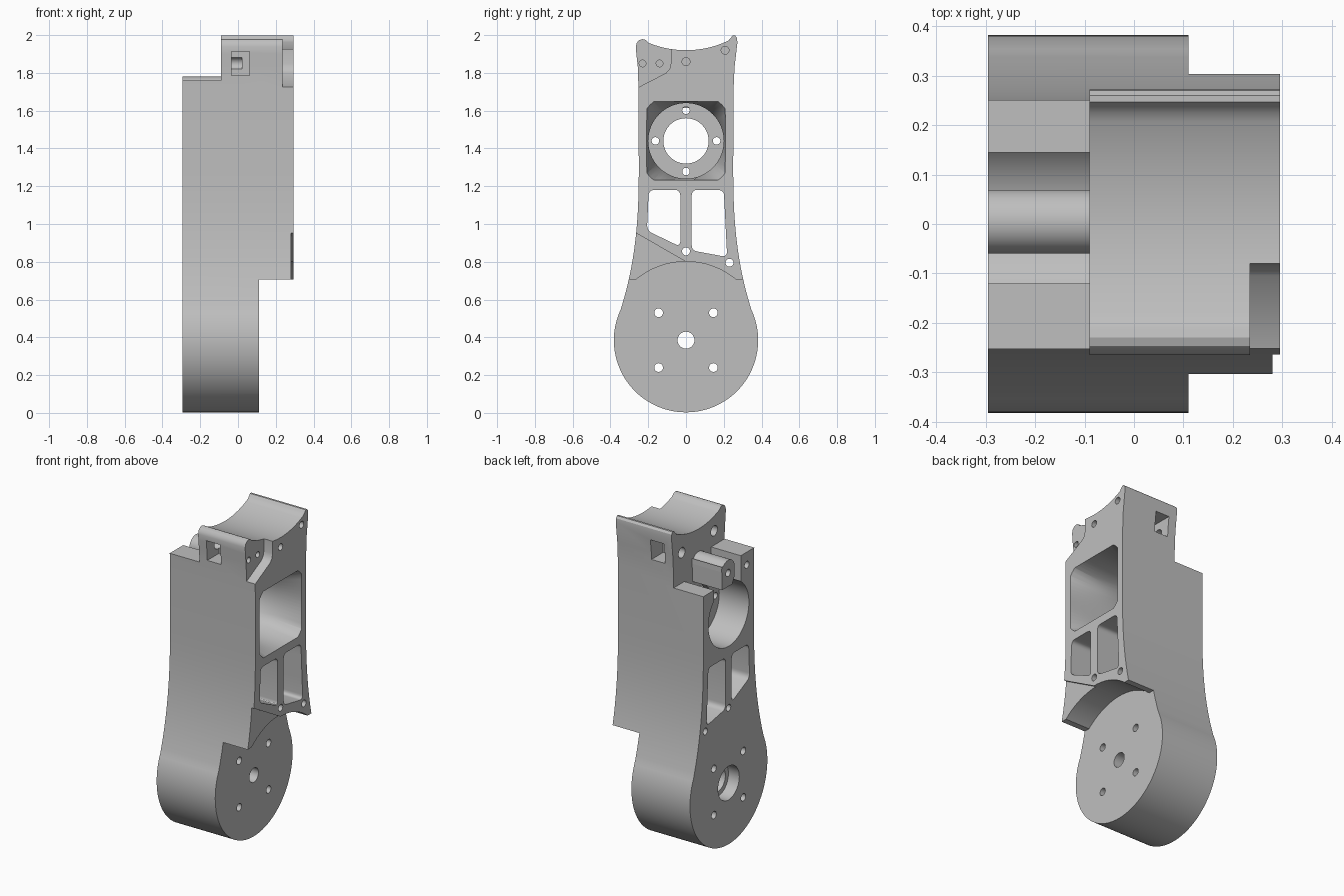
import bpy, bmesh, math

cube = bpy.data.objects.get("Cube")
if cube:
    bpy.data.objects.remove(cube, do_unlink=True)

grey = bpy.data.materials.new("light_grey")
grey.use_nodes = True
COLOUR = (0.52, 0.52, 0.52, 1)
grey.diffuse_color = COLOUR
grey.node_tree.nodes["Principled BSDF"].inputs["Base Color"].default_value = COLOUR


def loft(name, ring_a, ring_b, xa, xb):
    """Solid between two (y, z) rings with equal point counts."""
    bm = bmesh.new()
    a = [bm.verts.new((xa, y, z)) for y, z in ring_a]
    b = [bm.verts.new((xb, y, z)) for y, z in ring_b]
    n = len(a)
    bm.faces.new(a)
    bm.faces.new(b)
    for i in range(n):
        j = (i + 1) % n
        bm.faces.new((a[i], a[j], b[j], b[i]))
    bmesh.ops.recalc_face_normals(bm, faces=bm.faces)
    mesh = bpy.data.meshes.new(name)
    bm.to_mesh(mesh)
    bm.free()
    mesh.materials.append(grey)
    obj = bpy.data.objects.new(name, mesh)
    bpy.context.collection.objects.link(obj)
    return obj


def prism(name, ring, xa, xb):
    return loft(name, ring, ring, xa, xb)


def circle(y, z, r, n=32):
    return [(y + r * math.cos(2 * math.pi * i / n), z + r * math.sin(2 * math.pi * i / n))
            for i in range(n)]


def rect(y0, y1, z0, z1):
    return [(y0, z0), (y1, z0), (y1, z1), (y0, z1)]


def rounded(points, r, steps=5):
    """Round the corners of a polygon with short quadratic curves."""
    out = []
    n = len(points)
    for i, (y, z) in enumerate(points):
        ends = []
        for q in (points[i - 1], points[(i + 1) % n]):
            d = math.hypot(q[0] - y, q[1] - z)
            ends.append((y + (q[0] - y) * r / d, z + (q[1] - z) * r / d))
        for k in range(steps + 1):
            t = k / steps
            out.append(tuple((1 - t) ** 2 * ends[0][c] + 2 * t * (1 - t) * (y, z)[c]
                             + t * t * ends[1][c] for c in (0, 1)))
    return out


def cut(target, cutter):
    bpy.context.view_layer.objects.active = target
    mod = target.modifiers.new("cut", 'BOOLEAN')
    mod.operation = 'DIFFERENCE'
    mod.solver = 'EXACT'
    mod.object = cutter
    bpy.ops.object.modifier_apply(modifier=mod.name)
    bpy.data.objects.remove(cutter, do_unlink=True)


def cut_prism(target, ring, xa, xb):
    cut(target, prism("cutter", ring, xa, xb))


def drill(target, y, z, r, xa=-0.4, xb=0.4, n=24):
    cut_prism(target, circle(y, z, r, n), xa, xb)


LEFT, RIGHT = -0.295, 0.295
HUB_Z, BORE_Z, HUB_R = 0.385, 1.44, 0.382

# Side outline: round hub, flared neck, horned top with a concave saddle
a0 = math.asin(0.163 / HUB_R)
sweep = math.pi + 2 * a0
hub = [(HUB_R * math.cos(math.pi - a0 + sweep * i / 72),
        HUB_R * math.sin(math.pi - a0 + sweep * i / 72) + HUB_Z) for i in range(73)]
neck = []
for i in range(19):
    z = 0.575 + (1.3 - 0.575) * i / 18
    neck.append((0.25 + 0.08 * ((1.3 - z) / 0.7) ** 2.5, z))
back_horn = [(0.251, 1.7), (0.257, 1.83), (0.272, 1.96), (0.27, 1.985),
             (0.26, 1.998), (0.247, 1.998), (0.237, 1.985)]
saddle = []
for i in range(25):
    y = 0.225 - 0.425 * i / 24
    saddle.append((y, 2.44 - math.sqrt(0.52 ** 2 - y * y)))
front_horn = [(-0.215, 1.975), (-0.23, 1.979), (-0.247, 1.974), (-0.26, 1.96),
              (-0.265, 1.94), (-0.263, 1.9), (-0.255, 1.83), (-0.251, 1.7)]
outline = hub + neck + back_horn + saddle + front_horn + [(-y, z) for y, z in reversed(neck)]
body = prism("arm_body", outline, LEFT, RIGHT)

# Recess around the hub on the thick side
cut_prism(body, circle(0, HUB_Z, 0.416, 96), 0.11, 0.4)
cut_prism(body, rect(-0.5, 0.5, -0.1, 0.705), 0.11, 0.4)

# Shallow step on the lower front corner
cut_prism(body, [(-0.4, 1.03), (0, 0.8), (0, 0.6), (-0.4, 0.6)], 0.28, 0.4)

# Stepped front horn
cut_prism(body, [(-0.08, 2.1), (-0.08, 1.85), (-0.087, 1.82), (-0.105, 1.8),
                 (-0.25, 1.725), (-0.4, 1.7), (-0.4, 2.1)], 0.235, 0.4)

# Lowered top on the thin side, leaving a front post
cut_prism(body, [(-0.4, 2.1), (-0.4, 1.76), (-0.12, 1.76), (-0.12, 1.5), (0.145, 1.5),
                 (0.145, 1.645), (0.4, 1.645), (0.4, 2.1)], -0.4, -0.09)

# Main bore from each side with a flange ring between
drill(body, 0, BORE_Z, 0.2, -0.4, -0.09, 64)
drill(body, 0, BORE_Z, 0.2, -0.05, 0.2, 64)
drill(body, 0, BORE_Z, 0.12, -0.2, 0.2, 48)
for k in range(4):
    a = k * math.pi / 2
    drill(body, 0.162 * math.cos(a), BORE_Z + 0.162 * math.sin(a), 0.02, -0.2, 0.1, 16)

# Square mouth tapering into the round bore
mouth = []
for y, z in circle(0, 0, 1, 64):
    s = 0.208 / max(abs(y), abs(z))
    s = min(s, 0.27)
    mouth.append((y * s, BORE_Z + z * s))
round_end = circle(0, BORE_Z, 0.2, 64)
cut(body, loft("cutter", round_end, mouth, 0.12, 0.296))

# Two lightening windows
cut_prism(body, rounded([(-0.197, 1.18), (-0.03, 1.18), (-0.03, 0.88), (-0.207, 0.965)], 0.03), -0.4, 0.4)
cut_prism(body, rounded([(0.03, 1.18), (0.2, 1.18), (0.218, 0.825), (0.03, 0.86)], 0.03), -0.4, 0.4)

# Hub shaft hole, counterbore and bolt holes
drill(body, 0, HUB_Z, 0.045)
drill(body, 0, HUB_Z, 0.105, -0.4, -0.22, 40)
drill(body, 0, HUB_Z, 0.075, -0.25, -0.12, 40)
for sy in (-1, 1):
    for sz in (-1, 1):
        drill(body, 0.145 * sy, HUB_Z + 0.145 * sz, 0.023)

# Screw holes through the plate and horns
drill(body, 0, 0.855, 0.021)
drill(body, 0.23, 0.795, 0.021)
drill(body, 0, 1.86, 0.021, 0.1)
drill(body, 0.207, 1.92, 0.021, 0.1)
drill(body, -0.23, 1.85, 0.018, 0.1)
drill(body, -0.14, 1.85, 0.018, 0.1)
drill(body, 0.17, 1.835, 0.032, -0.2, 0.02)
drill(body, -0.15, 1.85, 0.032, -0.2, 0.02)
drill(body, -0.18, 1.68, 0.022, -0.4, -0.15)

# Square nut pockets, front and back
for y0, y1 in ((-0.4, -0.14), (0.14, 0.4)):
    cut_prism(body, rect(y0, y1, 1.785, 1.912), -0.035, 0.06)

# Rounded boss reaching over the bore
dome = [(0.005 + 0.065 * math.cos(math.pi * i / 16), 1.715 + 0.065 * math.sin(math.pi * i / 16))
        for i in range(1, 17)]
boss = prism("bore_boss", dome + [(-0.06, 1.66), (-0.035, 1.615), (0.065, 1.615), (0.068, 1.76)],
             LEFT, -0.08)
drill(boss, 0.005, 1.7, 0.022, -0.4, -0.15)

# Smooth curved walls, crisp edges
for obj in (body, boss):
    bpy.ops.object.select_all(action='DESELECT')
    obj.select_set(True)
    bpy.context.view_layer.objects.active = obj
    bpy.ops.object.shade_smooth_by_angle(angle=math.radians(30))
